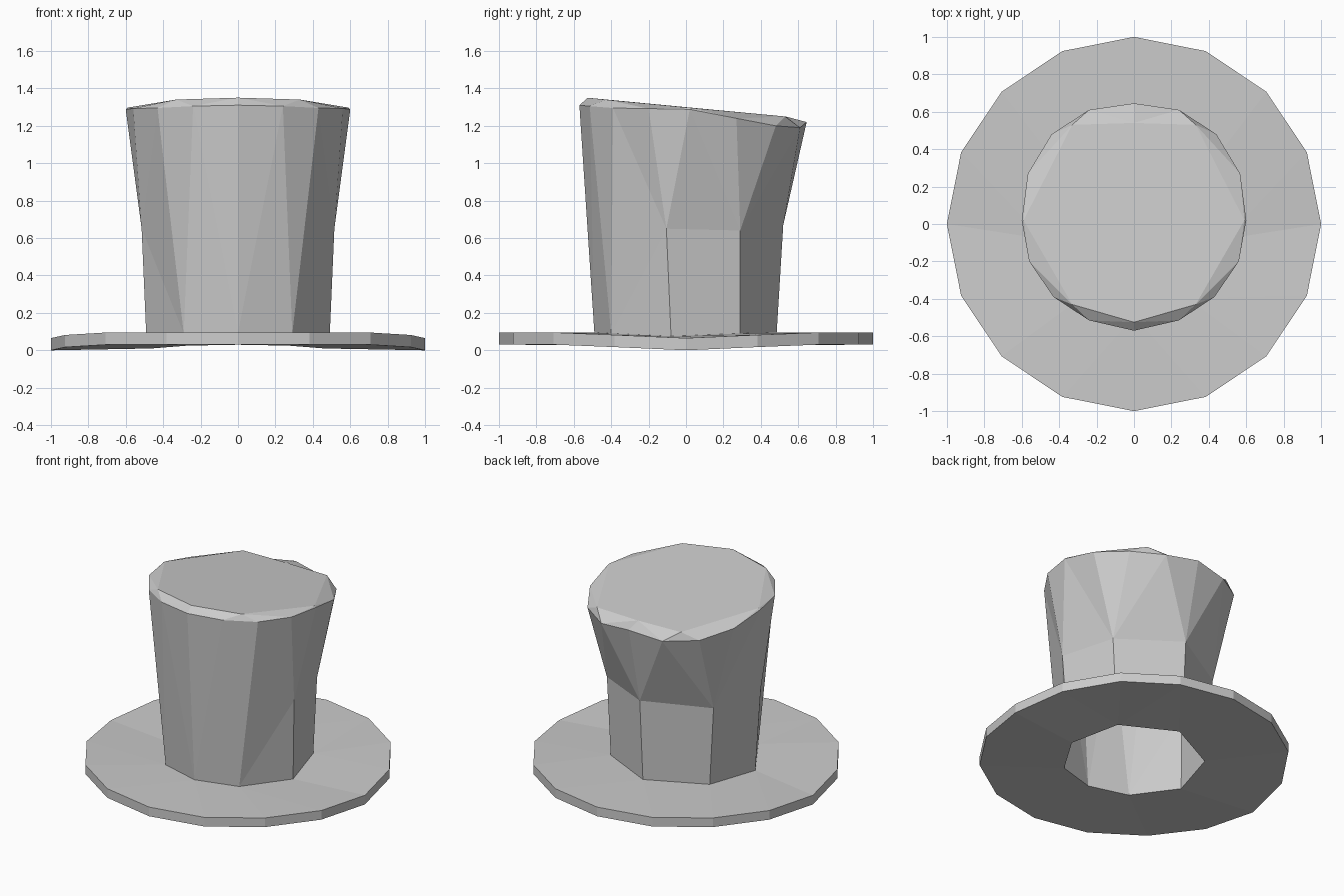
import bpy, bmesh
from math import atan2, sin, cos, pi

if "Cube" in bpy.data.objects:
    bpy.data.objects.remove(bpy.data.objects["Cube"])

THICK = 0.065
bm = bmesh.new()
cache = {}


def vert(p):
    key = tuple(round(c, 4) for c in p)
    if key not in cache:
        cache[key] = bm.verts.new(key)
    return cache[key]


def face(*pts):
    vs = list(dict.fromkeys(vert(p) for p in pts))
    if len(vs) > 2:
        bm.faces.new(vs)


def angle(p):
    return atan2(p[0], -p[1])


def strip(a, b):
    """Join two front-to-back half rings, even with different point counts."""
    if len(a) == len(b):
        for i in range(len(a) - 1):
            face(a[i], a[i + 1], b[i + 1], b[i])
        return
    i = j = 0
    while i < len(a) - 1 or j < len(b) - 1:
        step_a = j == len(b) - 1 or (
            i < len(a) - 1 and angle(a[i]) + angle(a[i + 1]) < angle(b[j]) + angle(b[j + 1]))
        if step_a:
            face(a[i], a[i + 1], b[j])
            i += 1
        else:
            face(a[i], b[j + 1], b[j])
            j += 1


def inset(pts, s=0.94):
    return [(x * s, y * s, z - THICK) for x, y, z in pts]


# Half rings, from the front round the right side to the back
cap = [(0, -.525, 1.35), (.33, -.43, 1.34), (.59, .02, 1.297), (.33, .53, 1.25), (0, .54, 1.248)]
rim = [(0, -.57, 1.31), (.24, -.515, 1.305), (.43, -.39, 1.295), (.56, -.2, 1.292),
       (.6, .02, 1.288), (.567, .27, 1.24), (.44, .48, 1.2), (.24, .61, 1.19), (0, .645, 1.22)]
base = [(0, -.49, .095), (.29, -.4, .09), (.49, -.08, .075), (.39, .29, .09), (0, .485, .095)]
waist = base[:2] + [(.515, -.105, .65), (.42, .29, .64), (0, .52, .67)]
droop = {3: .013, 4: .03, 5: .013}
brim = [(sin(k * pi / 8), -cos(k * pi / 8), .095 - droop.get(k, 0)) for k in range(9)]
brim[0], brim[8] = (0, -1, .095), (0, 1, .095)

# One continuous skin: outer crown, brim, underside, then the hollow inside
skin = [cap, rim, waist, base, brim, inset(brim, 1),
        inset(base), inset(waist), inset(rim), inset(cap)]
for a, b in zip(skin, skin[1:]):
    strip(a, b)
face(*cap)
face(*inset(cap))

# Mirror the half to the other side
geom = bm.verts[:] + bm.edges[:] + bm.faces[:]
dup = bmesh.ops.duplicate(bm, geom=geom)["geom"]
for v in dup:
    if isinstance(v, bmesh.types.BMVert):
        v.co.x = -v.co.x
bmesh.ops.remove_doubles(bm, verts=bm.verts, dist=1e-4)
bmesh.ops.recalc_face_normals(bm, faces=bm.faces)

mesh = bpy.data.meshes.new("top_hat")
bm.to_mesh(mesh)
bm.free()
bpy.context.collection.objects.link(bpy.data.objects.new("top_hat", mesh))
